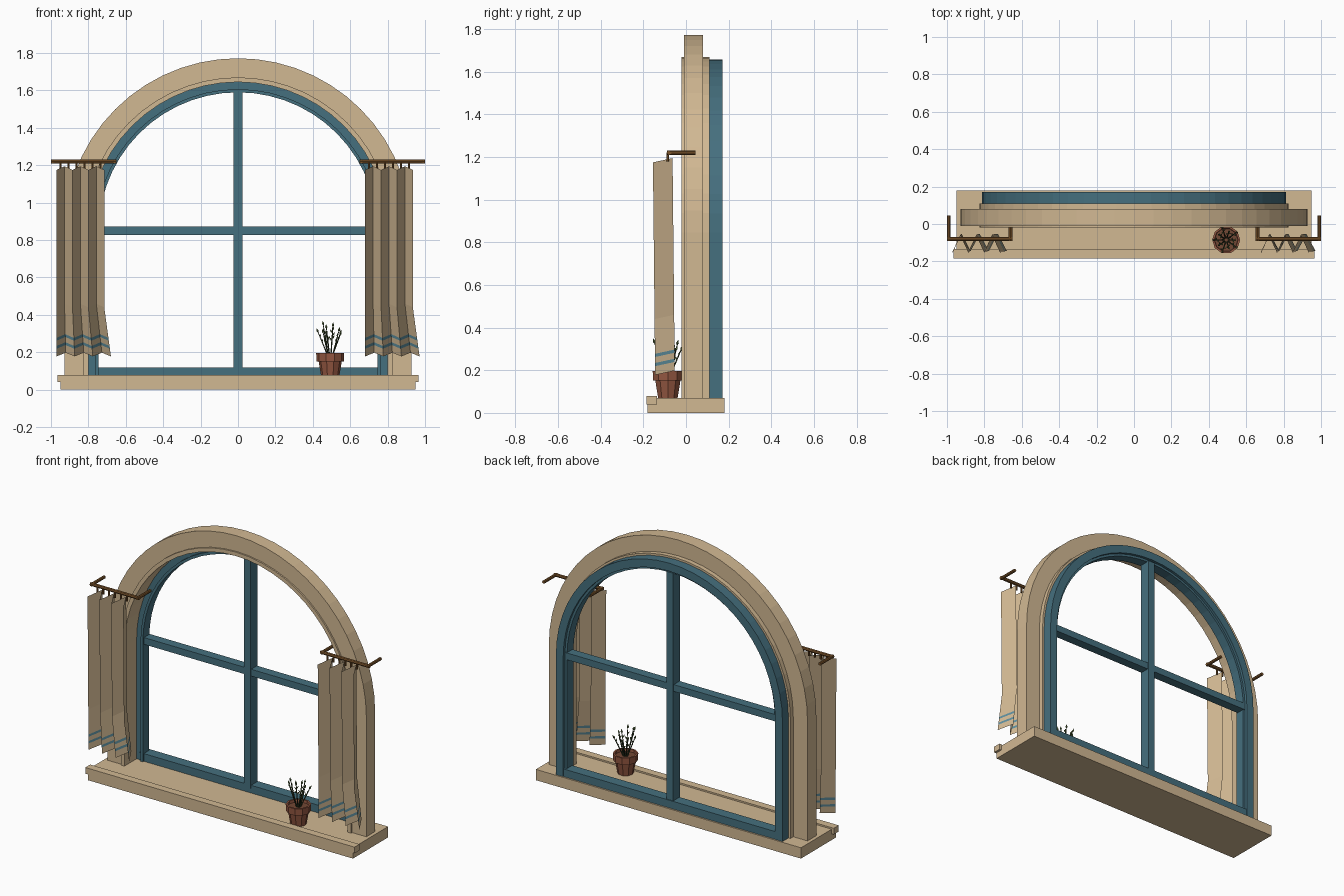
import bpy, bmesh, math, random
from mathutils import Vector, Matrix

if "Cube" in bpy.data.objects:
    bpy.data.objects.remove(bpy.data.objects["Cube"])


def material(name, r, g, b):
    m = bpy.data.materials.new(name)
    m.use_nodes = True
    m.diffuse_color = (r, g, b, 1)
    m.node_tree.nodes["Principled BSDF"].inputs["Base Color"].default_value = (r, g, b, 1)
    return m


TAN = material("tan stone", 0.64, 0.48, 0.29)
BLUE = material("dusty blue", 0.06, 0.16, 0.21)
STRIPE = material("light blue", 0.11, 0.27, 0.34)
BRONZE = material("bronze", 0.2, 0.09, 0.024)
CLAY = material("terracotta", 0.30, 0.098, 0.054)
SOIL = material("soil", 0.17, 0.065, 0.035)
STEM = material("dark green", 0.035, 0.05, 0.02)
LEAF = material("leaf green", 0.10, 0.15, 0.05)


def finish(bm, name, *mats, normals=True):
    if normals:
        bmesh.ops.recalc_face_normals(bm, faces=bm.faces)
    mesh = bpy.data.meshes.new(name)
    bm.to_mesh(mesh)
    bm.free()
    for m in mats:
        mesh.materials.append(m)
    ob = bpy.data.objects.new(name, mesh)
    bpy.context.collection.objects.link(ob)
    return ob


def box(name, lo, hi, mat):
    bm = bmesh.new()
    lo, hi = Vector(lo), Vector(hi)
    bmesh.ops.create_cube(bm, size=1, matrix=Matrix.Translation((lo + hi) / 2)
                          @ Matrix.Diagonal((*(hi - lo), 1)))
    return finish(bm, name, mat)


def add_rod(bm, a, b, r1, r2, sides=6):
    a, b = Vector(a), Vector(b)
    d = b - a
    rot = d.to_track_quat('Z', 'Y').to_matrix().to_4x4()
    bmesh.ops.create_cone(bm, cap_ends=True, segments=sides, radius1=r1, radius2=r2,
                          depth=d.length, matrix=Matrix.Translation((a + b) / 2) @ rot)


SPRING, BASE = 0.845, 0.07


def arch(name, outer, inner, y0, y1, mat, segments=28):
    """Round-headed ring with straight legs standing on the sill."""
    bm = bmesh.new()
    path = [(1, 0, BASE)]
    for i in range(segments + 1):
        a = math.pi * i / segments
        path.append((math.cos(a), math.sin(a), SPRING))
    path.append((-1, 0, BASE))
    rings = []
    for c, s, z in path:
        rings.append([bm.verts.new((r * c, y, z + r * s))
                      for r, y in ((outer, y0), (outer, y1), (inner, y1), (inner, y0))])
    for p, q in zip(rings, rings[1:]):
        for k in range(4):
            n = (k + 1) % 4
            bm.faces.new((p[k], p[n], q[n], q[k]))
    bm.faces.new(rings[0])
    bm.faces.new(rings[-1])
    return finish(bm, name, mat)


# Sill
box("sill", (-0.95, -0.18, 0), (0.95, 0.18, BASE), TAN)
box("sill_lip", (-0.965, -0.185, 0.04), (0.965, -0.135, 0.08), TAN)

# Stone surround and inner trim
arch("outer_surround", 0.927, 0.815, -0.01, 0.08, TAN)
arch("inner_trim", 0.825, 0.80, -0.02, 0.11, TAN)

# Window frame and glazing bars
arch("window_frame", 0.812, 0.76, 0.105, 0.172, BLUE)
arch("window_frame_step", 0.762, 0.745, 0.09, 0.155, BLUE)
box("bottom_rail", (-0.78, 0.1, BASE), (0.78, 0.17, 0.12), BLUE)
box("vertical_bar", (-0.024, 0.095, 0.1), (0.024, 0.165, 1.595), BLUE)
box("horizontal_bar", (-0.755, 0.1, 0.828), (0.755, 0.16, 0.872), BLUE)

# Curtains: pleated sheets with two woven stripes near the hem
FOLDS = 6
ROWS = (1.175, 0.44, 0.277, 0.262, 0.234, 0.219, 0.178)


def curtain(name, x0, width=0.255):
    bm = bmesh.new()
    grid = []
    for z in ROWS:
        flare = 1 + 0.14 * max(0, (ROWS[1] - z) / (ROWS[1] - ROWS[-1]))
        drop = (ROWS[0] - z) / ROWS[0]
        row = []
        for i in range(FOLDS + 1):
            back = i % 2
            row.append(bm.verts.new((x0 + width * flare * i / FOLDS,
                                     -0.155 + 0.092 * back + 0.012 * drop,
                                     z + 0.02 * back)))
        grid.append(row)
    for r in range(len(ROWS) - 1):
        for i in range(FOLDS):
            f = bm.faces.new((grid[r][i], grid[r + 1][i], grid[r + 1][i + 1], grid[r][i + 1]))
            f.material_index = 1 if r in (2, 4) else 0
    return finish(bm, name, TAN, STRIPE, normals=False)


def curtain_rod(name, x0, x1, y=-0.08, z=1.22):
    bm = bmesh.new()
    add_rod(bm, (x0 - 0.01, y, z), (x1 + 0.01, y, z), 0.011, 0.011, 8)
    for x in (x0, x1):
        add_rod(bm, (x, y - 0.01, z), (x, 0.045, z), 0.01, 0.01, 8)
    return finish(bm, name, BRONZE)


def hooks(name, x0, width=0.255):
    bm = bmesh.new()
    for i in range(FOLDS):
        x = x0 + width * (i + 0.5) / FOLDS
        add_rod(bm, (x, -0.085, 1.18), (x, -0.085, 1.22), 0.006, 0.006)
    return finish(bm, name, BRONZE)


for side, shift in (("right", -0.97), ("left", 0.68)):
    curtain(side + "_curtain", shift)
    curtain_rod(side + "_curtain_rod", shift - 0.02, shift + 0.31)
    hooks(side + "_curtain_hooks", shift)

# Flower pot: turned profile with a hollow rim
PX, PY = 0.493, -0.085
SIDES = 10
bm = bmesh.new()
rings = []
for r, z in ((0.048, BASE), (0.062, 0.152), (0.073, 0.152), (0.075, 0.197),
             (0.064, 0.197), (0.062, 0.18)):
    rings.append([bm.verts.new((PX + r * math.cos(math.tau * k / SIDES),
                                PY + r * math.sin(math.tau * k / SIDES), z))
                  for k in range(SIDES)])
for p, q in zip(rings, rings[1:]):
    for k in range(SIDES):
        n = (k + 1) % SIDES
        bm.faces.new((p[k], p[n], q[n], q[k]))
bm.faces.new(rings[0])
bm.faces.new(rings[-1]).material_index = 1
finish(bm, "flower_pot", CLAY, SOIL)

# Plant: spreading stems with pointed buds and side leaves
random.seed(4)
stems, leaves = bmesh.new(), bmesh.new()


def add_leaf(base, direction, length, radius):
    d = direction.normalized() * length
    mid = base + d * 0.4
    add_rod(leaves, base, mid, 0.001, radius, 4)
    add_rod(leaves, mid, base + d, radius, 0.0005, 4)


STEMS = 10
for i in range(STEMS):
    a = math.tau * i / STEMS
    out = Vector((math.cos(a), math.sin(a), 0))
    spread = 0.064 if i % 2 else 0.045
    height = random.uniform(0.10, 0.15) + (0 if i % 2 else 0.012)
    foot = Vector((PX, PY, 0.178)) + out * 0.012
    tip = Vector((PX, PY, 0.185 + height)) + out * spread
    add_rod(stems, foot, tip, 0.004, 0.0025, 5)
    add_leaf(tip, tip - foot, 0.026, 0.007)
    across = Vector((-out.y, out.x, 0))
    for t, s in ((0.6, 1), (0.8, -1)):
        add_leaf(foot.lerp(tip, t), across * s + Vector((0, 0, 1.3)), 0.022, 0.005)
finish(stems, "plant_stems", STEM)
finish(leaves, "plant_leaves", LEAF)
